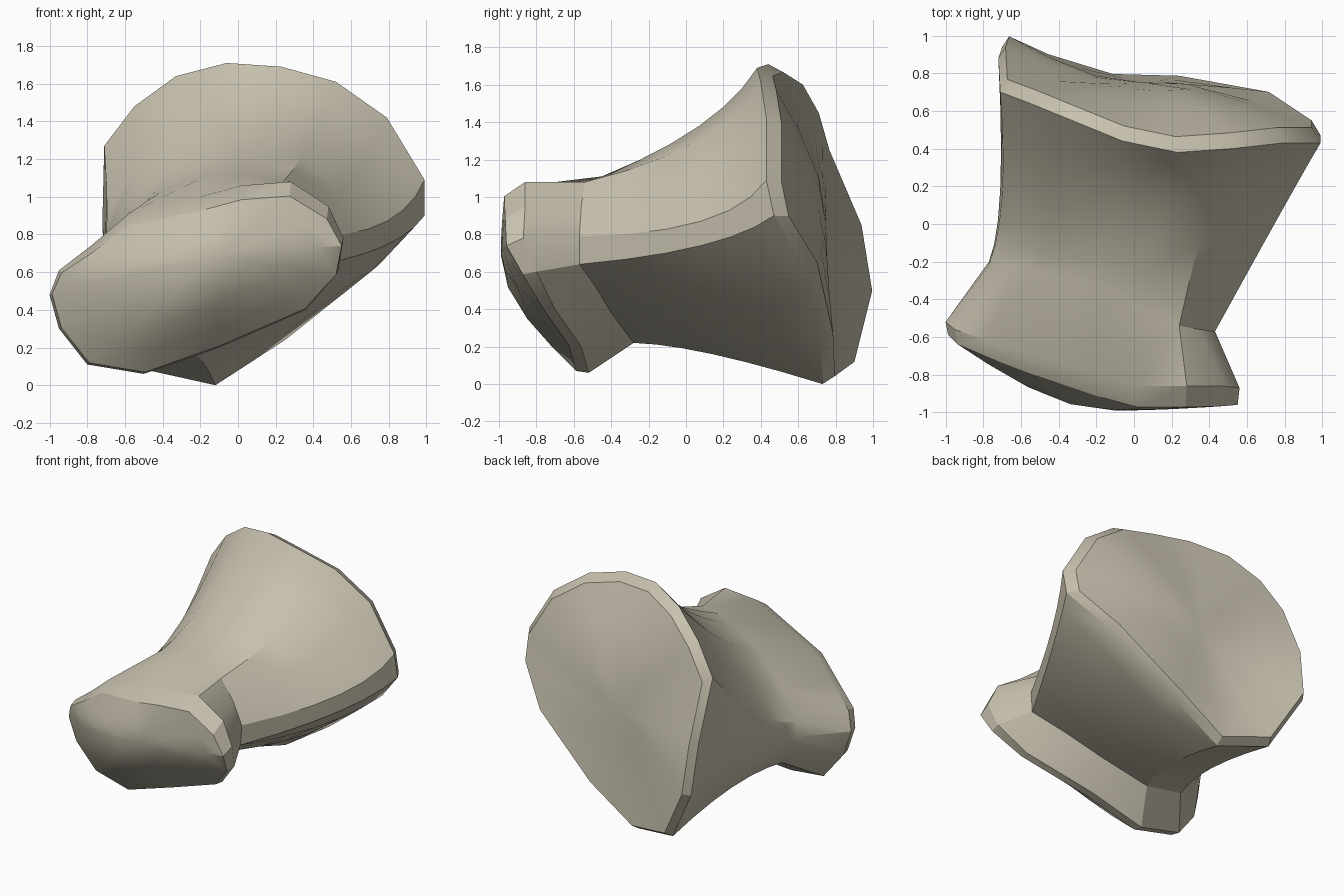
import bpy
import bmesh
import math
from mathutils import Vector

default_cube = bpy.data.objects.get("Cube")
if default_cube:
    bpy.data.objects.remove(default_cube, do_unlink=True)


def make_material(name, colour):
    material = bpy.data.materials.new(name)
    material.use_nodes = True
    material.diffuse_color = colour
    shader = next(n for n in material.node_tree.nodes if n.type == 'BSDF_PRINCIPLED')
    shader.inputs["Base Color"].default_value = colour
    shader.inputs["Roughness"].default_value = 0.8
    return material


def section(*points):
    return [Vector(p) for p in points]


def shrink(ring, centre, amount, shift=0.0):
    """Pull a ring towards a centre and slide it along the bone."""
    offset = Vector((0, shift, 0))
    return [p.lerp(centre, amount) + offset for p in ring]


def sweep(start, middle, end, t):
    """Section on the smooth curve through three rings."""
    a = (1 - t) * (1 - 2 * t)
    b = 4 * t * (1 - t)
    c = t * (2 * t - 1)
    return [p * a + q * b + r * c for p, q, r in zip(start, middle, end)]


def dome(rim, crown, levels):
    """Rings from a rim to a rounded crown point."""
    rings = []
    for level in levels:
        ring = shrink(rim, crown, level)
        bulge = math.sin(level * math.pi / 2)
        for p, edge in zip(ring, rim):
            p.y = edge.y + (crown.y - edge.y) * bulge
        rings.append(ring)
    return rings


def loft(name, rings, first_tip, last_tip, material):
    bm = bmesh.new()
    loops = [[bm.verts.new(p) for p in ring] for ring in rings]
    count = len(loops[0])
    for near, far in zip(loops, loops[1:]):
        for i in range(count):
            j = (i + 1) % count
            bm.faces.new((near[i], near[j], far[j], far[i]))
    for loop, tip in ((loops[0], first_tip), (loops[-1], last_tip)):
        apex = bm.verts.new(tip)
        for i in range(count):
            bm.faces.new((loop[i], loop[(i + 1) % count], apex))
    bmesh.ops.recalc_face_normals(bm, faces=bm.faces)
    mesh = bpy.data.meshes.new(name)
    bm.to_mesh(mesh)
    bm.free()
    mesh.materials.append(material)
    obj = bpy.data.objects.new(name, mesh)
    bpy.context.collection.objects.link(obj)
    return obj


# Oblique front flange, clockwise from its upper right side
front_flange = section(
    (-.95, -.56, .61), (-.78, -.62, .74), (-.58, -.68, .91),
    (-.2, -.8, 1), (.02, -.86, 1.06), (.28, -.86, 1.08),
    (.48, -.86, .95), (.56, -.87, .78), (.53, -.8, .6),
    (.36, -.7, .4), (-.1, -.56, .2), (-.5, -.52, .06),
    (-.8, -.48, .11), (-.95, -.5, .3), (-1, -.52, .48))

# Narrow neck just behind the front flange
neck = section(
    (-.77, -.22, .61), (-.63, -.22, .82), (-.42, -.28, 1.02),
    (-.15, -.35, 1.12), (.04, -.45, 1.11), (.24, -.54, 1.08),
    (.35, -.56, .95), (.43, -.57, .79), (.42, -.57, .64),
    (.21, -.49, .53), (-.08, -.4, .38), (-.35, -.28, .22),
    (-.62, -.25, .25), (-.74, -.22, .38), (-.77, -.2, .5))

# Concave middle of the shaft
waist = section(
    (-.7, .15, .78), (-.56, .12, 1.03), (-.37, .1, 1.23),
    (-.08, .08, 1.36), (.15, .07, 1.38), (.39, .06, 1.3),
    (.6, .06, 1.1), (.79, .08, .87), (.78, .08, .74),
    (.56, .1, .55), (.12, .12, .29), (-.22, .14, .16),
    (-.52, .2, .21), (-.67, .2, .42), (-.71, .18, .61))

# Broad rear rim
rear_rim = section(
    (-.71, .7, 1.27), (-.55, .64, 1.48), (-.33, .55, 1.64),
    (-.06, .44, 1.71), (.23, .38, 1.69), (.52, .4, 1.61),
    (.79, .43, 1.42), (.99, .43, 1.09), (.99, .47, .9),
    (.75, .63, .64), (.25, .72, .24), (-.12, .73, 0),
    (-.48, .84, .08), (-.7, .94, .48), (-.72, .88, .85))

# Bevelled rims, the front one wider along its top
front_tip = Vector((-.1, -.99, .69))
rear_tip = Vector((.05, .75, .85))
front_edge = shrink(front_flange, front_tip, .015, -.06)
for p in front_edge:
    rise = min(max(2 * p.z - 1, 0), 1)
    p.y -= .05 * rise
    p.z -= .07 * rise
rear_edge = shrink(rear_rim, rear_tip, .05, .065)

# Domed end faces
front_face = dome(front_edge, front_tip, (.2, .45, .72))
rear_face = dome(rear_edge, rear_tip, (.3, .65))

# Smooth shaft from the neck to the rear rim
shaft = [sweep(neck, waist, rear_rim, step / 6) for step in range(6)]

rings = front_face[::-1] + [front_edge, front_flange]
rings += shaft + [rear_rim, rear_edge] + rear_face

bone_colour = make_material("pale bone", (.57, .53, .42, 1))
bone = loft("bone_body", rings, front_tip, rear_tip, bone_colour)

bpy.ops.object.select_all(action='DESELECT')
bone.select_set(True)
bpy.context.view_layer.objects.active = bone
bpy.ops.object.shade_smooth_by_angle(angle=math.radians(29))
